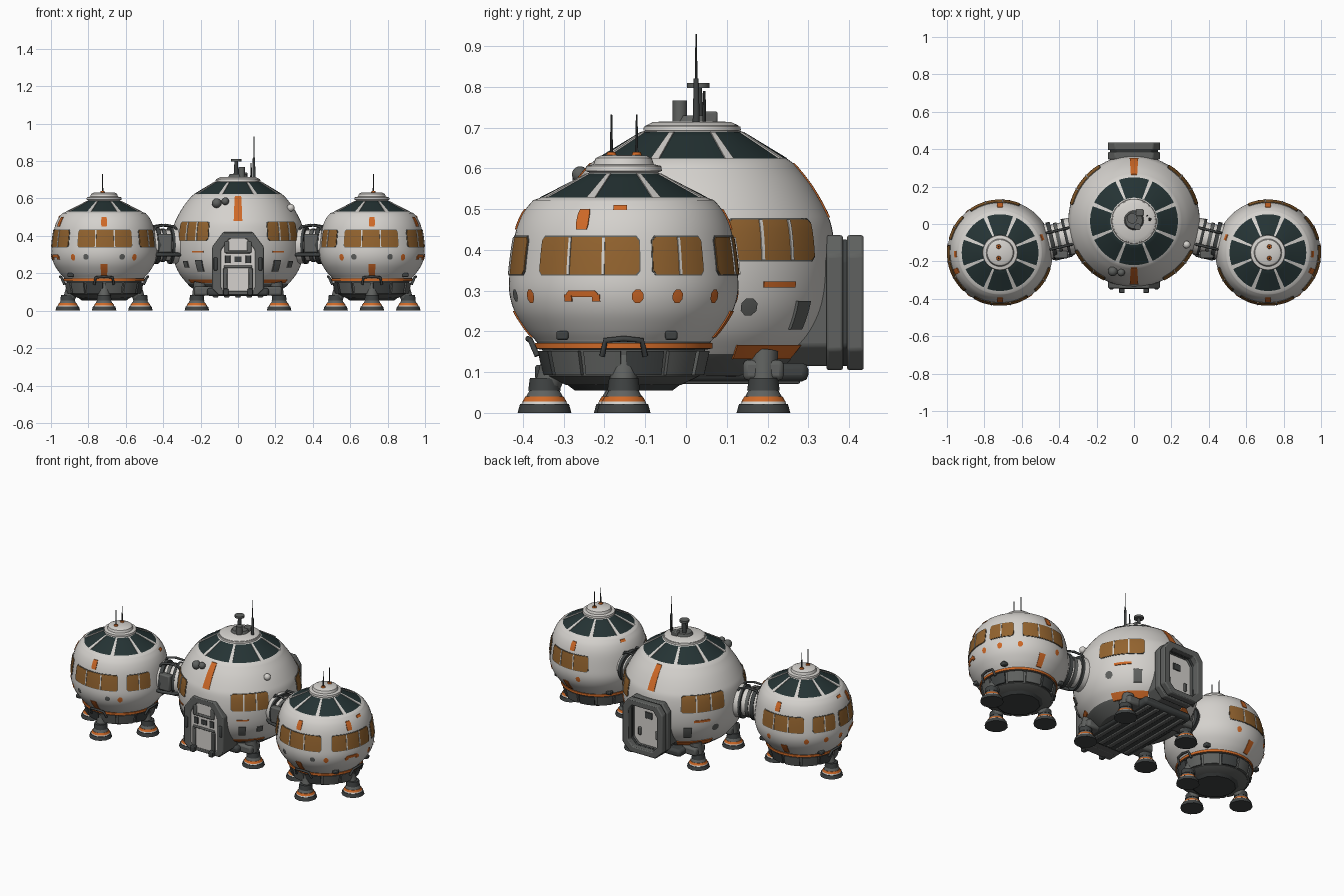
import bpy, bmesh, math
from mathutils import Vector

old = bpy.data.objects.get("Cube")
if old:
    bpy.data.objects.remove(old, do_unlink=True)


def material(name, r, g, b):
    m = bpy.data.materials.new(name)
    m.use_nodes = True
    m.diffuse_color = (r, g, b, 1)
    m.node_tree.nodes["Principled BSDF"].inputs["Base Color"].default_value = (r, g, b, 1)
    return m


HULL = material("hull white", .66, .64, .61)
GREY = material("mid grey", .115, .12, .115)
DARK = material("dark grey", .05, .055, .055)
ORANGE = material("orange paint", .62, .14, .02)
AMBER = material("amber window", .29, .125, .028)
GLASS = material("dark glass", .018, .033, .034)


def finish(name, bm, mats, bevel=0):
    bmesh.ops.recalc_face_normals(bm, faces=bm.faces[:])
    me = bpy.data.meshes.new(name)
    bm.to_mesh(me)
    bm.free()
    for m in mats if isinstance(mats, tuple) else (mats,):
        me.materials.append(m)
    ob = bpy.data.objects.new(name, me)
    bpy.context.collection.objects.link(ob)
    if bevel:
        mod = ob.modifiers.new("bevel", "BEVEL")
        mod.width, mod.segments = bevel, 2
    bpy.ops.object.select_all(action="DESELECT")
    ob.select_set(True)
    bpy.context.view_layer.objects.active = ob
    bpy.ops.object.shade_smooth_by_angle(angle=math.radians(32))


def rod(name, p, q, r1, r2, mat, sides=20):
    p, q = Vector(p), Vector(q)
    bm = bmesh.new()
    bmesh.ops.create_cone(bm, cap_ends=True, segments=sides, radius1=r1, radius2=r2, depth=(q - p).length)
    bm.transform((q - p).to_track_quat("Z", "Y").to_matrix().to_4x4())
    bmesh.ops.translate(bm, vec=(p + q) / 2, verts=bm.verts)
    finish(name, bm, mat)


def box(name, centre, size, mat, bevel=.005):
    bm = bmesh.new()
    bmesh.ops.create_cube(bm, size=1)
    bmesh.ops.scale(bm, vec=size, verts=bm.verts)
    bmesh.ops.translate(bm, vec=centre, verts=bm.verts)
    finish(name, bm, mat, bevel)


def ball(name, centre, r, mat):
    bm = bmesh.new()
    bmesh.ops.create_uvsphere(bm, u_segments=20, v_segments=12, radius=r)
    bmesh.ops.translate(bm, vec=centre, verts=bm.verts)
    finish(name, bm, mat)


def pipe(name, pts, r, mat):
    cu = bpy.data.curves.new(name, "CURVE")
    cu.dimensions, cu.bevel_depth, cu.bevel_resolution = "3D", r, 2
    cu.use_fill_caps = True
    sp = cu.splines.new("POLY")
    sp.points.add(len(pts) - 1)
    for a, b in zip(sp.points, pts):
        a.co = (*b, 1)
    cu.materials.append(mat)
    bpy.context.collection.objects.link(bpy.data.objects.new(name, cu))


def smooth_points(pts, n=5):
    out = []
    for i in range(len(pts) - 1):
        a, b, c, d = (Vector(pts[max(0, min(len(pts) - 1, i + k))]) for k in (-1, 0, 1, 2))
        for j in range(n):
            t = j / n
            out.append(tuple(b + t * .5 * (c - a + t * (2*a - 5*b + 4*c - d + t * (3*b - a - 3*c + d)))))
    return out + [pts[-1]]


class Pod:
    """Round hull with a side (1 or -1) that mirrors every azimuth."""
    def __init__(self, name, x, y, profile, side=1):
        self.name, self.x, self.y, self.prof, self.side = name, x, y, profile, side

    def radius(self, z):
        for (r0, z0), (r1, z1) in zip(self.prof, self.prof[1:]):
            if z0 <= z <= z1 and z1 > z0:
                return r0 + (r1 - r0) * (z - z0) / (z1 - z0)
        return self.prof[-1][0]

    def at(self, az, z, off=0.0):
        a, r = math.radians(az), self.radius(z) + off
        return Vector((self.x + self.side * r * math.cos(a), self.y + r * math.sin(a), z))

    def hull(self, belly_z):
        bm = bmesh.new()
        vs = [bm.verts.new((self.x + r, self.y, z)) for r, z in self.prof]
        es = [bm.edges.new(e) for e in zip(vs, vs[1:])]
        bmesh.ops.spin(bm, geom=vs + es, cent=(self.x, self.y, 0), axis=(0, 0, 1),
                       angle=math.tau, steps=72, use_merge=True)
        bmesh.ops.remove_doubles(bm, verts=bm.verts, dist=1e-5)
        for f in bm.faces:
            f.material_index = int(f.calc_center_median().z < belly_z)
        finish(self.name + "_hull", bm, (HULL, GREY))

    def patch(self, part, az, z, off, mat, corner=0):
        """Plate on the hull; corner narrows the first and last rows by degrees."""
        n, m = max(1, int((az[1] - az[0]) / 3)), max(2, int((z[1] - z[0]) / .01))
        bm = bmesh.new()
        g = []
        for i in range(n + 1):
            t = i / n
            g.append([bm.verts.new(self.at(
                az[0] + (az[1] - az[0]) * t + (corner * (1 - 2 * t) if j in (0, m) else 0),
                z[0] + (z[1] - z[0]) * j / m, off)) for j in range(m + 1)])
        for i in range(n):
            for j in range(m):
                bm.faces.new((g[i][j], g[i + 1][j], g[i + 1][j + 1], g[i][j + 1]))
        # closed edge wall back into the hull
        rim = [e for e in bm.edges if e.is_boundary]
        new = bmesh.ops.extrude_edge_only(bm, edges=rim)["geom"]
        for v in (v for v in new if isinstance(v, bmesh.types.BMVert)):
            d = Vector((v.co.x - self.x, v.co.y - self.y, 0)).normalized()
            v.co -= d * (off + .003)
        finish(self.name + "_" + part, bm, mat)

    def dot(self, part, az, z, rad, mat, stretch=1):
        bm = bmesh.new()
        k = math.degrees(rad / self.radius(z))
        ring = [bm.verts.new(self.at(az + k * math.cos(t * math.tau / 8 + .39),
                                     z + rad * stretch * math.sin(t * math.tau / 8 + .39), .004)) for t in range(8)]
        mid = bm.verts.new(self.at(az, z, .005))
        for a, b in zip(ring, ring[1:] + ring[:1]):
            bm.faces.new((a, b, mid))
        finish(self.name + "_" + part, bm, mat)

    def window(self, az, z, panes):
        self.patch("window_rim", (az[0] - .5, az[1] + .5), (z[0] - .003, z[1] + .003), .002, GREY, 1.8)
        self.patch("window", az, z, .004, AMBER, 1.8)
        for i in range(1, panes):
            c = az[0] + (az[1] - az[0]) * i / panes
            self.patch("mullion", (c - .7, c + .7), z, .007, HULL)

    def dome(self, z, width):
        self.patch("dome_glass", (0, 360), z, .002, GLASS)
        for i in range(8):
            c = 22.5 + 45 * i
            self.patch("dome_strut", (c - width, c + width), z, .009, HULL)


def leg(name, top, foot):
    fx, fy = foot
    rod(name + "_column", top, (fx, fy, .045), .036, .03, GREY, 12)
    rod(name + "_knee", (fx, fy, .055), (fx, fy, .085), .04, .036, DARK, 12)
    rod(name + "_sole", (fx, fy, 0), (fx, fy, .022), .066, .06, DARK, 12)
    rod(name + "_trim", (fx, fy, .02), (fx, fy, .029), .057, .053, HULL)
    rod(name + "_band", (fx, fy, .028), (fx, fy, .04), .054, .047, ORANGE)
    rod(name + "_ankle", (fx, fy, .04), (fx, fy, .06), .045, .034, GREY)


def outline(w, z0, z1, cb, ct):
    half = [(w - cb, z0), (w, z0 + cb), (w, z1 - ct), (w - ct * .75, z1)]
    return half + [(-x, z) for x, z in reversed(half)]


def frame(name, outer, inner, y0, y1, mat, bevel=.006):
    """Ring between two outlines; a solid slab when inner is None."""
    bm = bmesh.new()
    loops = [[bm.verts.new((x, y, z)) for x, z in o]
             for o, y in ((outer, y0), (outer, y1), (inner, y1), (inner, y0)) if o]
    pairs = zip(loops, loops[1:] + loops[:1]) if inner else [loops]
    for a, b in pairs:
        for i in range(len(a)):
            j = (i + 1) % len(a)
            bm.faces.new((a[i], a[j], b[j], b[i]))
    if not inner:
        for lo in loops:
            bm.faces.new(lo)
    finish(name, bm, mat, bevel)


# Main pod
main_profile = [(0, .085), (.2, .09), (.255, .127)] + smooth_points(
    [(.272, .145), (.315, .2), (.343, .27), (.352, .36), (.344, .45), (.325, .5), (.29, .56), (.25, .611)]) + [
    (.236, .622), (.124, .69), (.116, .692), (.114, .705), (.095, .714), (0, .717)]
for side in (1, -1):
    pod = Pod("main", 0, .015, main_profile, side)
    pod.window((-63, -27), (.375, .475), 3)
    pod.window((15, 58), (.375, .475), 3)
    pod.patch("front_band", (-66, -26), (.148, .166), .006, ORANGE)
    pod.patch("rear_band", (22, 64), (.132, .166), .008, ORANGE)
    pod.patch("dash", (30, 46), (.308, .322), .004, ORANGE)
    pod.patch("dash", (-58, -46), (.31, .318), .004, ORANGE)
    pod.dot("port", 24, .26, .023, GREY)
    pod.patch("vent", (48, 56), (.205, .275), .008, GREY)
    pod.patch("vent", (-56, -49), (.21, .27), .008, GREY)
    pod.patch("vent", (-38, -32), (.23, .265), .006, GREY)
    for name, y in (("rear", .19), ("front", -.16)):
        leg("main_" + name + "_leg", (side * .2, y, .15), (side * .22, y))
        box("leg_fairing", (side * .185, y, .105), (.1, .1, .05), GREY, .012)
pod = Pod("main", 0, .015, main_profile)
pod.hull(.14)
pod.dome((.624, .689), 2.6)
for az in (-90, 90):
    pod.patch("stripe", (az - 3.9, az + 3.9), (.48, .613), .004, ORANGE)
pod.patch("roof_ring", (0, 360), (.693, .703), .004, HULL)

# Underbelly
box("underbelly", (0, .03, .1), (.33, .54, .045), DARK, .015)
for i in range(-2, 3):
    box("belly_slat", (i * .06, .03, .08), (.03, .5, .018), GREY)

# Front door
outer, inner = outline(.138, .085, .42, .03, .08), outline(.09, .105, .385, .015, .06)
frame("front_door_frame", outer, inner, -.344, -.2, GREY)
frame("front_door_panel", inner, None, -.338, -.2, HULL, 0)
for s in (-1, 1):
    box("door_slot", (s * .055, -.339, .275), (.028, .009, .04), DARK, .002)
    box("door_post", (s * .068, -.341, .17), (.022, .012, .12), GREY)
    box("door_brace", (s * .06, -.341, .34), (.025, .012, .06), GREY)
    box("door_hinge", (s * .12, -.345, .25), (.02, .012, .07), DARK)
    box("step_bracket", (s * .065, -.35, .1), (.028, .04, .035), DARK)
box("door_slot", (0, -.339, .275), (.04, .009, .03), DARK, .002)
box("door_bar", (0, -.34, .235), (.15, .012, .014), GREY)
box("door_hood", (0, -.341, .315), (.14, .012, .016), GREY)
box("door_sill", (0, -.31, .095), (.22, .06, .022), GREY)

# Rear airlock
tun, rim = outline(.128, .115, .425, .05, .05), outline(.14, .105, .436, .05, .05)
hole = outline(.1, .14, .4, .035, .035)
frame("airlock_tunnel", tun, hole, .2, .36, GREY)
frame("airlock_inner_flange", rim, hole, .345, .385, GREY)
frame("airlock_neck", tun, hole, .38, .4, DARK)
frame("airlock_outer_flange", rim, hole, .395, .436, GREY)
frame("airlock_door", hole, None, .34, .37, HULL, 0)
box("airlock_window", (0, .372, .33), (.05, .008, .04), DARK, .002)
for s in (-1, 1):
    box("airlock_latch", (s * .06, .373, .22), (.02, .015, .05), GREY)

# Roof equipment and lamps
rod("mast_base", (0, .02, .71), (0, .02, .73), .055, .045, GREY)
rod("mast", (-.01, .03, .73), (-.01, .03, .8), .013, .009, DARK)
rod("mast_dish", (-.01, .03, .797), (-.01, .03, .81), .028, .028, GREY)
rod("canister", (.02, -.015, .712), (.02, -.015, .767), .018, .018, GREY)
box("roof_box", (.03, .06, .725), (.04, .035, .03), GREY)
rod("whip_base", (.085, .025, .7), (.085, .025, .82), .009, .006, DARK)
rod("whip_antenna", (.085, .025, .82), (.085, .025, .93), .003, .002, DARK, 8)
rod("short_antenna", (.07, .045, .7), (.07, .045, .79), .005, .003, DARK, 8)
for az, z, r, mat in ((-113, .575, .026, GREY), (-104, .585, .02, GREY), (-24, .55, .02, HULL)):
    ball("lamp", pod.at(az, z, .012), r, mat)

# Side pods and corridors
side_profile = [(0, .065), (.14, .068), (.185, .09), (.2, .155), (.213, .157), (.213, .173)] + smooth_points(
    [(.214, .175), (.24, .205), (.268, .25), (.281, .3), (.278, .36), (.266, .44), (.247, .49), (.222, .522)]) + [
    (.207, .527), (.088, .588), (.084, .59), (.094, .594), (.092, .606), (.074, .61), (.069, .625), (.055, .632),
    (0, .633)]
for side in (1, -1):
    pod = Pod("left_pod" if side > 0 else "right_pod", side * .716, -.153, side_profile, side)
    pod.hull(.174)
    pod.dome((.529, .587), 3)
    pod.patch("orange_ring", (0, 360), (.158, .172), .005, ORANGE)
    for az, panes in (((-122, -60), 3), ((-47, 8), 3), ((15, 44), 2), ((55, 112), 3), ((-163, -133), 2)):
        pod.window(az, (.34, .432), panes)
    for az in (-54, 7, 28, 52, -125, 100):
        pod.dot("spot", az, .286, .015, ORANGE, 1.2)
    for az in (-70, -110):
        pod.dot("port", az, .288, .016, GREY)
    # arched mark
    pod.patch("arch_mark", (-30, -13), (.284, .3), .004, ORANGE, 1.5)
    for az in (-29, -14):
        pod.patch("arch_mark_end", (az - 2, az + 2), (.273, .29), .0045, ORANGE)
    for az in (-90, -23, 90):
        pod.patch("upper_mark", (az - 3.5, az + 3.5), (.45, .5), .004, ORANGE, .6)
    for az in (-2, 160):
        pod.patch("rim_mark", (az - 4, az + 4), (.498, .51), .004, ORANGE)
    for az in (-90, 80):
        pod.patch("lower_mark", (az - 4, az + 4), (.185, .25), .004, ORANGE)
    for i in range(12):
        pod.patch("skirt_plate", (30 * i + 2, 30 * i + 28), (.093, .152), .012, GREY if i % 3 else DARK)
    for az in (0, -90, 180):
        pipe("skirt_pipe", [pod.at(az + a, z, o) for a, z, o in (
            (-14, .14, .022), (-11, .178, .016), (0, .182, .014), (11, .178, .016), (14, .14, .022))], .007, DARK)
        t, f = pod.at(az, .13, -.03), pod.at(az, .13, 0)
        leg(pod.name + "_leg", t, (f.x, f.y))
    for az in (30, -40, 140):
        box("skirt_unit", pod.at(az, .19, .006), (.032, .03, .022), DARK)
    rod("belly_plate", (pod.x, pod.y, .055), (pod.x, pod.y, .07), .12, .14, DARK, 12)
    for dy in (-.03, .032):
        x, y = pod.x + side * .008, pod.y + dy
        rod("antenna_base", (x, y, .63), (x, y, .64), .013, .01, ORANGE)
        rod("antenna", (x, y, .635), (x, y, .732), .004, .002, DARK, 8)

    # Corridor joining the main pod
    start = Vector((0, .015, .35))
    way = (Vector((pod.x, pod.y, .35)) - start).normalized()
    for name, a, b, r, mat in (("corridor_main_collar", .3, .372, .098, HULL), ("corridor_gasket", .365, .38, .1, DARK),
                               ("corridor", .36, .46, .083, HULL), ("corridor_rib", .405, .425, .089, GREY),
                               ("corridor_pod_collar", .44, .462, .1, DARK), ("corridor_pod_seat", .455, .52, .095, HULL)):
        rod(name, start + way * a, start + way * b, r, r, mat, 28)
    out = Vector((-way.y, way.x, 0))
    for s in (-.045, .045):
        pipe("corridor_rail", [start + way * d + out * s + Vector((0, 0, h)) for d, h in (
            (.34, .07), (.36, .1), (.41, .108), (.46, .1), (.48, .07))], .007, DARK)
    # service unit on the front flank
    front = out * (-side)
    box("corridor_unit", start + way * .42 + front * .085 + Vector((0, 0, .01)), (.075, .04, .1), GREY, .008)
    pipe("corridor_hose", [start + way * d + front * w - Vector((0, 0, .05)) for d, w in (
        (.33, .08), (.37, .1), (.45, .1), (.49, .08))], .01, DARK)
